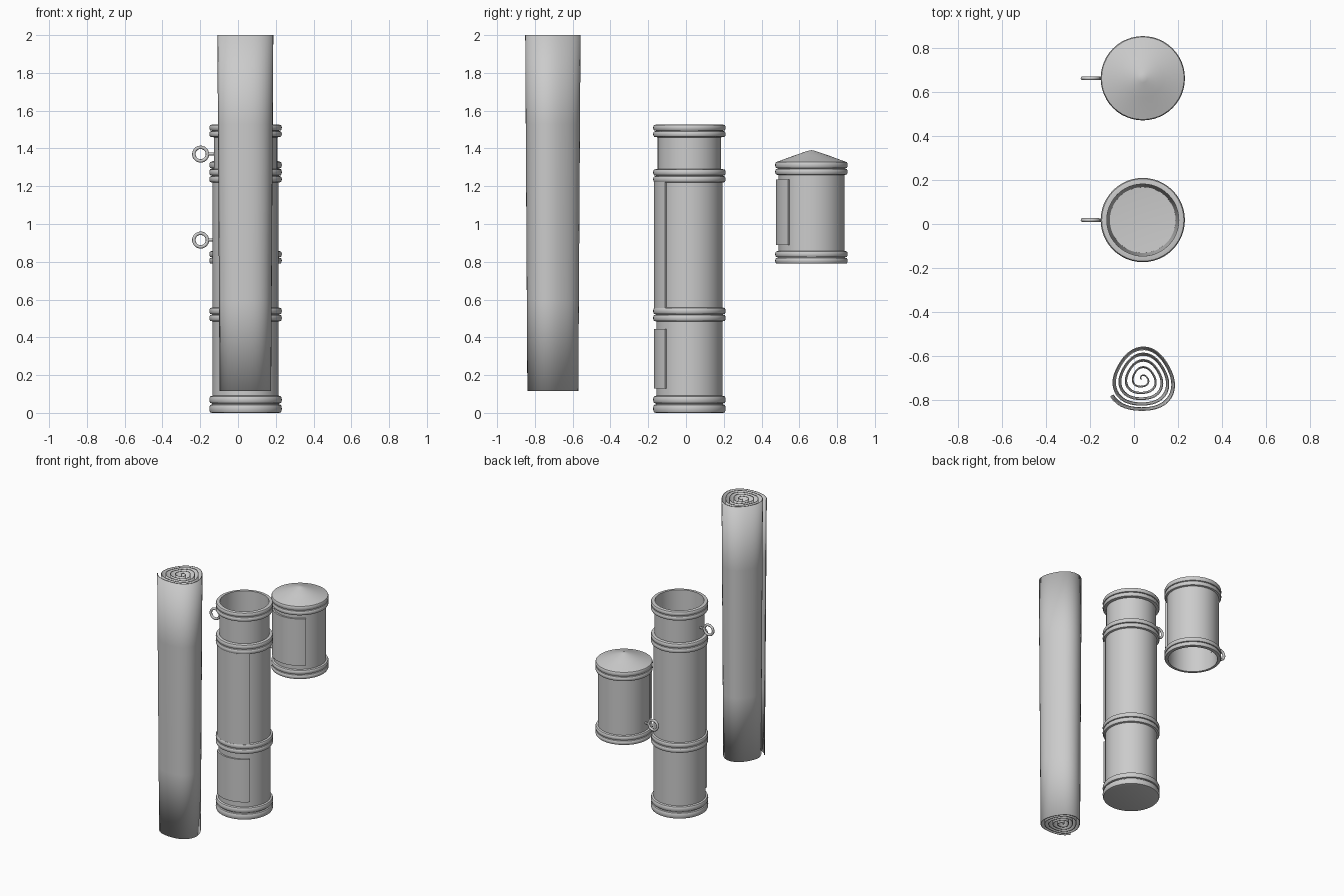
import bpy, math
from math import sin, cos, pi, radians

if "Cube" in bpy.data.objects:
    bpy.data.objects.remove(bpy.data.objects["Cube"])

X = 0.04            # shared axis of case and lid
TUBE_Y, LID_Y = 0.018, 0.664


def make_object(name, verts, faces, angle=35):
    mesh = bpy.data.meshes.new(name)
    mesh.from_pydata(verts, [], faces)
    obj = bpy.data.objects.new(name, mesh)
    bpy.context.collection.objects.link(obj)
    bpy.ops.object.select_all(action='DESELECT')
    obj.select_set(True)
    bpy.context.view_layer.objects.active = obj
    bpy.ops.object.shade_smooth_by_angle(angle=radians(angle))
    return obj


def lathe(name, profile, y, n=48):
    """Revolve (radius, z) points; both ends close on the axis."""
    verts = [(X, y, profile[0][1]), (X, y, profile[-1][1])]
    rings = profile[1:-1]
    for r, z in rings:
        verts += [(X + r * cos(2 * pi * i / n), y + r * sin(2 * pi * i / n), z) for i in range(n)]
    faces = []
    last = 2 + (len(rings) - 1) * n
    for i in range(n):
        j = (i + 1) % n
        faces.append((0, 2 + j, 2 + i))
        faces.append((1, last + i, last + j))
        for k in range(len(rings) - 1):
            a, b = 2 + k * n, 2 + (k + 1) * n
            faces.append((a + i, a + j, b + j, b + i))
    return make_object(name, verts, faces)


def bead(z0, z1, r=0.178, out=0.192, steps=6):
    """Rounded band bulging outwards between two heights."""
    return [(r + (out - r) * sin(pi * k / steps) ** 0.6 if 0 < k < steps else r,
             (z0 + z1) / 2 - (z1 - z0) / 2 * cos(pi * k / steps)) for k in range(steps + 1)]


def panel(name, y, z0, z1, half=46, r0=0.17, r1=0.187, n=20):
    """Curved raised plate wrapped round the front."""
    verts, faces = [], []
    for i in range(n + 1):
        a = radians(-90 - half + 2 * half * i / n)
        verts += [(X + r * cos(a), y + r * sin(a), z) for r, z in ((r0, z0), (r1, z0), (r1, z1), (r0, z1))]
    for i in range(n):
        for k in range(4):
            a, b = 4 * i + k, 4 * i + (k + 1) % 4
            faces.append((a, a + 4, b + 4, b))
    faces += [(0, 1, 2, 3), tuple(4 * n + k for k in (3, 2, 1, 0))]
    return make_object(name, verts, faces)


def strap_ring(name, y, z):
    """Hanging ring with a short stem into the wall."""
    bpy.ops.mesh.primitive_torus_add(location=(-0.198, y, z), rotation=(pi / 2, 0, 0), major_radius=0.036,
                                     minor_radius=0.009, major_segments=28, minor_segments=10)
    bpy.context.object.name = name
    bpy.ops.object.shade_smooth()
    bpy.ops.mesh.primitive_cylinder_add(vertices=12, radius=0.008, depth=0.04,
                                        location=(-0.143, y, z), rotation=(0, pi / 2, 0))
    bpy.context.object.name = name + "_stem"
    bpy.ops.object.shade_smooth_by_angle()


# open case with banded outside and hollow inside
B, C = 0.175, 0.168
case = [(0, 0)] + bead(0, 0.045) + bead(0.05, 0.09) + [(B, 0.091), (B, 0.484)]
case += bead(0.485, 0.52) + bead(0.522, 0.557) + [(B, 0.558), (B, 1.219)]
case += bead(1.22, 1.254) + bead(1.256, 1.29) + [(C, 1.291), (C, 1.459)]
case += bead(1.46, 1.492) + bead(1.494, 1.526) + [(0.164, 1.526), (0.15, 0.05), (0, 0.04)]
lathe("case_body", case, TUBE_Y)
panel("case_upper_panel", TUBE_Y, 0.555, 1.222)
panel("case_lower_panel", TUBE_Y, 0.13, 0.445)
strap_ring("case_ring", TUBE_Y, 1.37)

# hollow lid with conical roof, open underneath
lid = [(0, 1.27), (0.166, 1.27), (0.166, 0.79)] + bead(0.79, 0.822) + bead(0.824, 0.857)
lid += [(B, 0.858), (B, 1.259)] + bead(1.26, 1.293) + bead(1.295, 1.33, 0.18)
lid += [(0.09, 1.363), (0.02, 1.387), (0, 1.391)]
lathe("lid_body", lid, LID_Y)
panel("lid_panel", LID_Y, 0.89, 1.235, half=48)
strap_ring("lid_ring", LID_Y, 0.915)

# rolled sheet: loose spiral, slightly narrower at the bottom
TURNS, N, ROWS = 5, 240, 4
verts, faces = [], []
for row in range(ROWS + 1):
    f = row / ROWS
    scale = 0.92 + 0.08 * f
    for i in range(N + 1):
        t = 0.01 + 0.99 * i / N
        a = radians(208) + 2 * pi * TURNS * (1 - t)
        r = 0.155 * t ** 0.8 * (1 + 0.06 * cos(3 * (a - radians(88)))) * scale
        verts.append((0.038 + r * cos(a), -0.707 + r * sin(a), 0.115 + 1.885 * f))
for row in range(ROWS):
    for i in range(N):
        a = row * (N + 1) + i
        faces.append((a, a + 1, a + N + 2, a + N + 1))
sheet = make_object("rolled_sheet", verts, faces, 60)
mod = sheet.modifiers.new("thickness", 'SOLIDIFY')
mod.thickness = 0.005
mod.offset = 0
